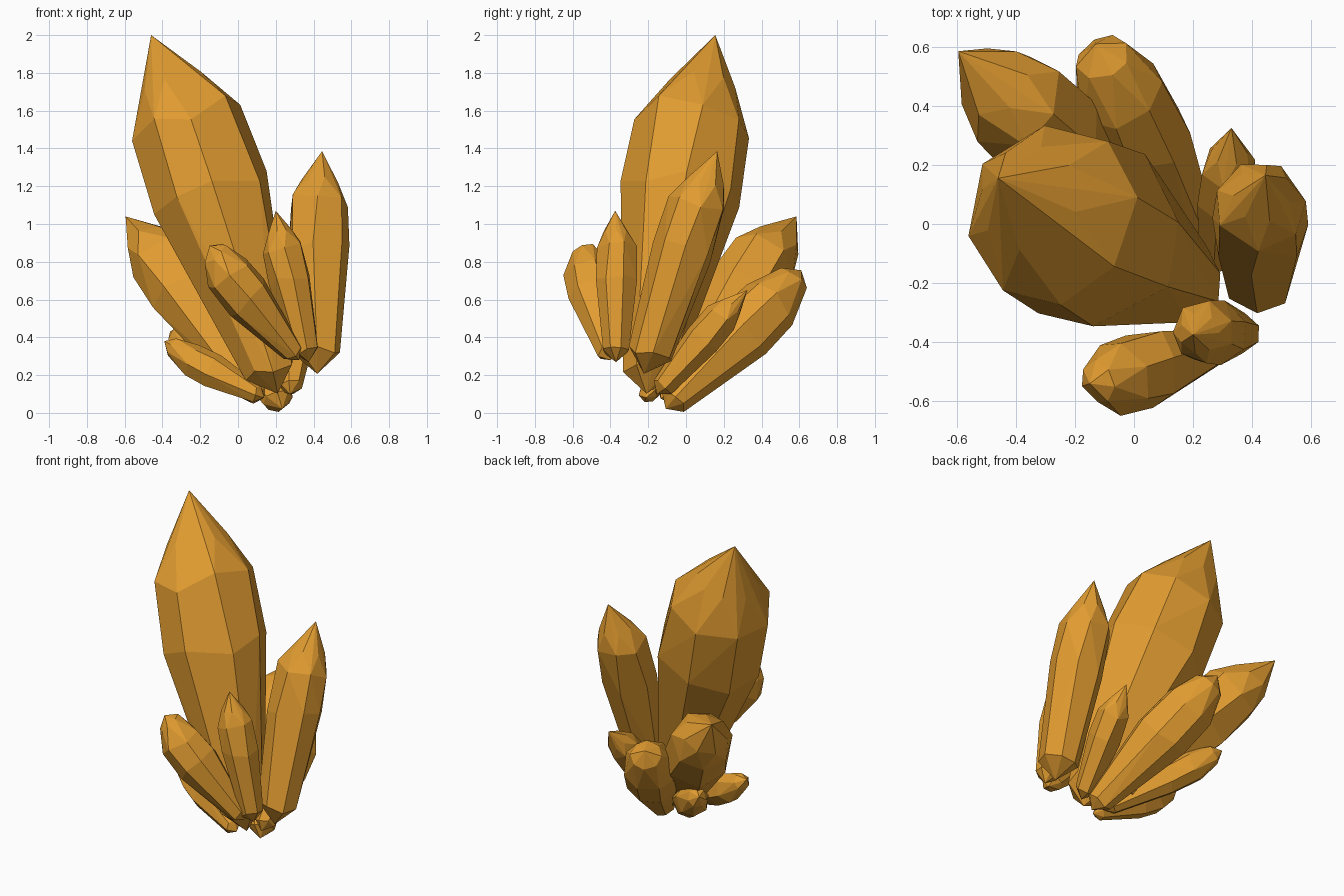
import bpy, bmesh, math, random
from mathutils import Vector

if "Cube" in bpy.data.objects:
    bpy.data.objects.remove(bpy.data.objects["Cube"])

amber = bpy.data.materials.new("amber")
amber.diffuse_color = (0.75, 0.33, 0.03, 1)
amber.use_nodes = True
amber.node_tree.nodes["Principled BSDF"].inputs["Base Color"].default_value = amber.diffuse_color


def crystal(name, base, shoulder, tip, r, base_r, sides=7, blunt=False,
            crown=0.6, seed=1):
    """Faceted shard: hull of a root point, four rings and a tip."""
    rng = random.Random(seed)
    base, shoulder, tip = Vector(base), Vector(shoulder), Vector(tip)
    axis = (shoulder - base).normalized()
    u = axis.cross(Vector((0, 1, 0))).normalized()
    v = axis.cross(u)
    bm = bmesh.new()

    def ring(centre, radius, turn, wobble):
        for i in range(sides):
            a = 2 * math.pi * (i + turn) / sides + rng.uniform(-.1, .1)
            p = centre + radius * (math.cos(a) * u + math.sin(a) * v)
            bm.verts.new(p + axis * rng.uniform(-wobble, wobble) * r)

    phase = rng.random()
    bm.verts.new(base - axis * base_r * 0.9)
    ring(base, base_r, phase, 0.1)
    ring(base.lerp(shoulder, 0.7), r, phase, 0.2)
    ring(shoulder, r * 0.95, phase, 0.15)
    if blunt:
        ring(shoulder.lerp(tip, 0.72), r * 0.55, phase + 0.5, 0.08)
    else:
        ring(shoulder.lerp(tip, 0.42), r * crown, phase + 0.5, 0.08)
    bm.verts.new(tip)

    # wrap the points in flat facets
    hull = bmesh.ops.convex_hull(bm, input=bm.verts)
    loose = {g for g in hull["geom_interior"] + hull["geom_unused"]
             if isinstance(g, bmesh.types.BMVert)}
    bmesh.ops.delete(bm, geom=list(loose), context="VERTS")
    bmesh.ops.dissolve_limit(bm, angle_limit=math.radians(4),
                             verts=bm.verts, edges=bm.edges)
    bmesh.ops.recalc_face_normals(bm, faces=bm.faces)
    mesh = bpy.data.meshes.new(name)
    bm.to_mesh(mesh)
    bm.free()
    mesh.materials.append(amber)
    ob = bpy.data.objects.new(name, mesh)
    bpy.context.collection.objects.link(ob)


# tall pointed shards
crystal("main_crystal", (.17, -.19, .22), (-.275, .035, 1.53), (-.46, .155, 2.0),
        .325, .14, 8, crown=.55, seed=3)
crystal("right_crystal", (.42, -.19, .31), (.427, .06, 1.11), (.445, .165, 1.385),
        .165, .12, 7, seed=5)
crystal("front_crystal", (.36, -.37, .33), (.235, -.365, .87), (.2, -.375, 1.07),
        .113, .07, 7, seed=2)
crystal("back_left_crystal", (.03, -.02, .18), (-.395, .405, .81), (-.595, .585, 1.04),
        .195, .09, 7, crown=.68, seed=4)

# shorter rounded shards
crystal("front_left_crystal", (.29, -.41, .32), (-.05, -.52, .735), (-.15, -.54, .885),
        .135, .06, 7, True, seed=6)
crystal("back_crystal", (.21, -.06, .07), (-.05, .445, .575), (-.13, .61, .755),
        .17, .08, 8, True, seed=7)
crystal("back_right_crystal", (.28, -.12, .14), (.32, .19, .51), (.33, .325, .65),
        .1, .06, 6, seed=8)
crystal("low_left_crystal", (.1, -.2, .1), (-.24, -.1, .275), (-.39, -.07, .38),
        .095, .05, 7, True, seed=9)
crystal("low_back_crystal", (.1, -.1, .1), (-.23, .26, .33), (-.36, .38, .43),
        .105, .06, 7, True, seed=10)
